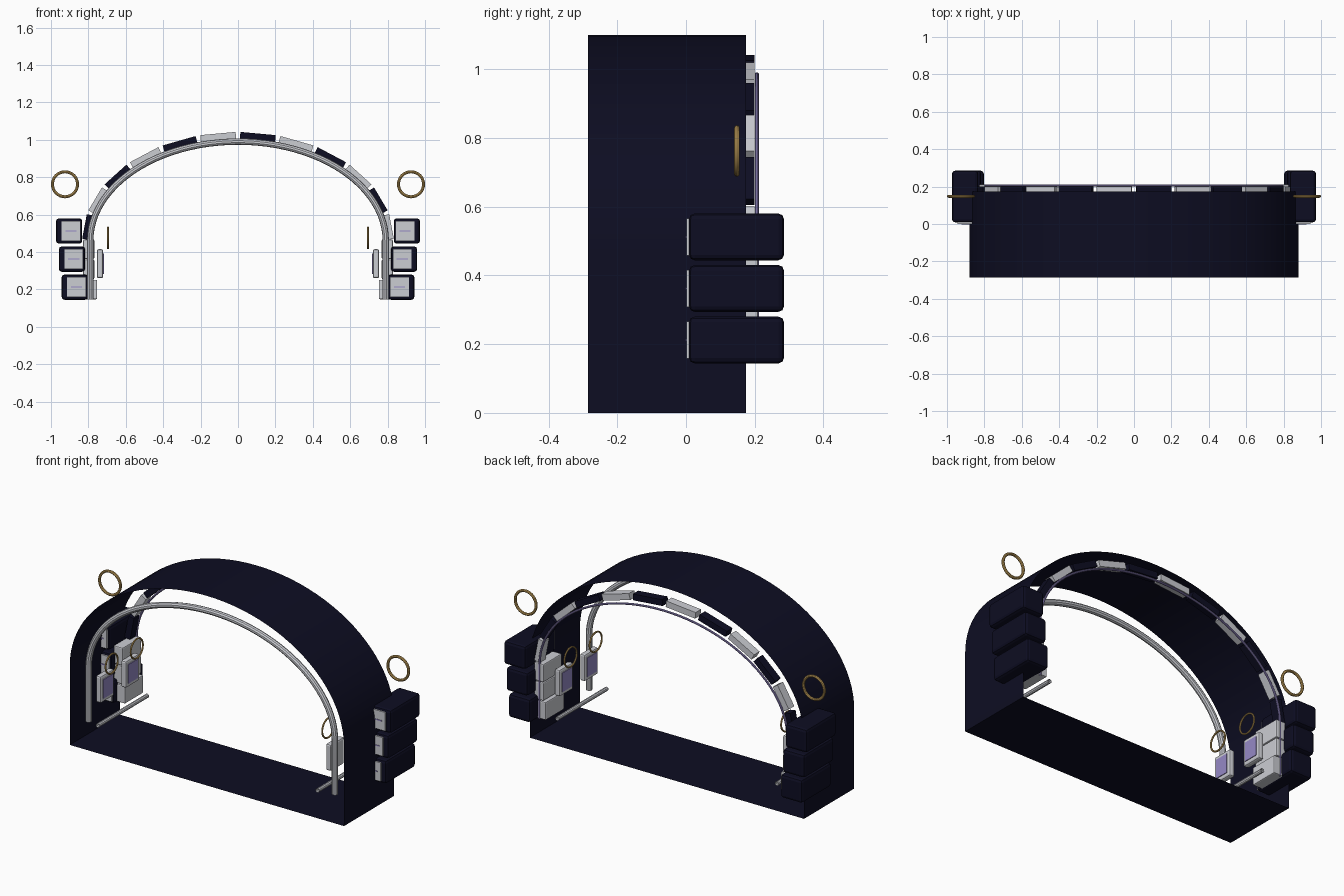
import bpy, bmesh, math
from mathutils import Vector

old = bpy.data.objects.get("Cube")
if old:
    bpy.data.objects.remove(old, do_unlink=True)


def material(name, rgb):
    m = bpy.data.materials.new(name)
    m.use_nodes = True
    m.diffuse_color = (*rgb, 1)
    bsdf = next(n for n in m.node_tree.nodes if n.type == 'BSDF_PRINCIPLED')
    bsdf.inputs["Base Color"].default_value = (*rgb, 1)
    return m


NAVY = material("dark navy", (0.004, 0.004, 0.016))
PALE = material("pale grey", (0.60, 0.61, 0.65))
GOLD = material("gold", (0.52, 0.33, 0.10))
LAVENDER = material("lavender", (0.30, 0.25, 0.56))

SPRING = 0.46   # height at which the arches leave the straight walls
BASE = 0.145    # underside of the fittings


def smooth(ob):
    bpy.ops.object.select_all(action='DESELECT')
    ob.select_set(True)
    bpy.context.view_layer.objects.active = ob
    bpy.ops.object.shade_smooth_by_angle(angle=math.radians(35))


def mesh_object(name, bm, mat):
    bmesh.ops.recalc_face_normals(bm, faces=bm.faces)
    me = bpy.data.meshes.new(name)
    bm.to_mesh(me)
    bm.free()
    me.materials.append(mat)
    ob = bpy.data.objects.new(name, me)
    bpy.context.collection.objects.link(ob)
    return ob


def box(name, centre, size, mat, bevel=0.0, tilt=0.0, segments=2):
    bm = bmesh.new()
    bmesh.ops.create_cube(bm, size=1)
    bmesh.ops.scale(bm, vec=size, verts=bm.verts)
    if bevel:
        bmesh.ops.bevel(bm, geom=bm.edges[:], offset=bevel, segments=segments,
                        profile=0.5, affect='EDGES')
    ob = mesh_object(name, bm, mat)
    ob.location = centre
    ob.rotation_euler.y = tilt
    return ob


def arch_points(half_width, top, foot, steps=48):
    """Straight legs joined by a half ellipse, as (x, z) pairs."""
    arc = [(half_width * math.cos(math.pi * i / steps),
            SPRING + (top - SPRING) * math.sin(math.pi * i / steps))
           for i in range(steps + 1)]
    return [(half_width, foot)] + arc + [(-half_width, foot)]


def tube(name, points, radius, mat):
    """Open round tube swept along a path."""
    cu = bpy.data.curves.new(name, 'CURVE')
    cu.dimensions = '3D'
    cu.bevel_depth = radius
    cu.bevel_resolution = 3
    sp = cu.splines.new('POLY')
    sp.points.add(len(points) - 1)
    for p, co in zip(sp.points, points):
        p.co = (*co, 1)
    cu.materials.append(mat)
    ob = bpy.data.objects.new(name, cu)
    bpy.context.collection.objects.link(ob)
    bpy.ops.object.select_all(action='DESELECT')
    ob.select_set(True)
    bpy.context.view_layer.objects.active = ob
    bpy.ops.object.convert(target='MESH')
    smooth(bpy.context.object)


def ring(name, centre, radius, thickness, rotation):
    bpy.ops.mesh.primitive_torus_add(
        location=centre, rotation=rotation, major_radius=radius,
        minor_radius=thickness, major_segments=32, minor_segments=8)
    ob = bpy.context.object
    ob.name = name
    ob.data.materials.append(GOLD)
    smooth(ob)


# Thin tunnel shell with floor, open at the front and back
bm = bmesh.new()
profile = arch_points(0.88, 1.10, 0.0)
front = [bm.verts.new((x, -0.285, z)) for x, z in profile]
back = [bm.verts.new((x, 0.175, z)) for x, z in profile]
for i in range(len(profile)):
    j = (i + 1) % len(profile)
    bm.faces.new((front[i], front[j], back[j], back[i]))
smooth(mesh_object("tunnel_shell", bm, NAVY))

# Front arch tube and thin glowing line around the back arch
tube("front_arch_tube",
     [(x, -0.24, z) for x, z in arch_points(0.79, 0.99, BASE)], 0.017, PALE)
tube("back_arch_line",
     [(x, 0.206, z) for x, z in arch_points(0.795, 0.985, BASE)], 0.006, LAVENDER)

# Alternating arch stones at the back opening
STONES = 12
for i in range(STONES):
    def on_arch(k):
        a = math.pi * k / STONES
        return Vector((0.81 * math.cos(a), 0.175, SPRING + 0.56 * math.sin(a)))
    start, end = on_arch(i), on_arch(i + 1)
    chord = end - start
    box(f"arch_stone_{i + 1}", on_arch(i + 0.5),
        (chord.length * 0.9, 0.05, 0.036), NAVY if i % 2 else PALE,
        tilt=-math.atan2(chord.z, chord.x))

for side, s in (("left", 1), ("right", -1)):
    # Stacked outer blocks with a face plate and a fine stripe
    for i in range(3):
        x, z = 0.873 + 0.015 * i, 0.212 + 0.15 * i
        box(f"{side}_outer_block_{i + 1}", (s * x, 0.147, z),
            (0.14, 0.276, 0.136), NAVY, bevel=0.016)
        box(f"{side}_block_plate_{i + 1}", (s * (x - 0.01), 0.007, z),
            (0.10, 0.012, 0.108), PALE)
        box(f"{side}_block_stripe_{i + 1}", (s * (x - 0.01), 0.0, z),
            (0.06, 0.004, 0.006), LAVENDER)

    # Pale pier inside the back opening
    for i, width in enumerate((0.075, 0.06, 0.06)):
        box(f"{side}_pier_course_{i + 1}",
            (s * (0.828 - width / 2), 0.125, BASE + 0.054 + 0.108 * i),
            (width, 0.17, 0.104), PALE, bevel=0.006)

    # Wall panels with screens, and a gold ring above each
    for place, y in (("front", -0.165), ("back", 0.065)):
        box(f"{side}_{place}_panel", (s * 0.738, y, 0.337),
            (0.034, 0.125, 0.155), PALE, bevel=0.01)
        box(f"{side}_{place}_screen", (s * 0.72, y, 0.337),
            (0.006, 0.085, 0.11), LAVENDER)
        ring(f"{side}_{place}_panel_ring", (s * 0.695, y, 0.475),
             0.056, 0.005, (0, math.pi / 2, 0))

    # Floor rail and large outer ring
    tube(f"{side}_floor_rail",
         [(s * 0.705, -0.28, 0.157), (s * 0.705, 0.175, 0.157)], 0.012, PALE)
    ring(f"{side}_outer_ring", (s * 0.925, 0.148, 0.762),
         0.067, 0.008, (math.pi / 2, 0, 0))
